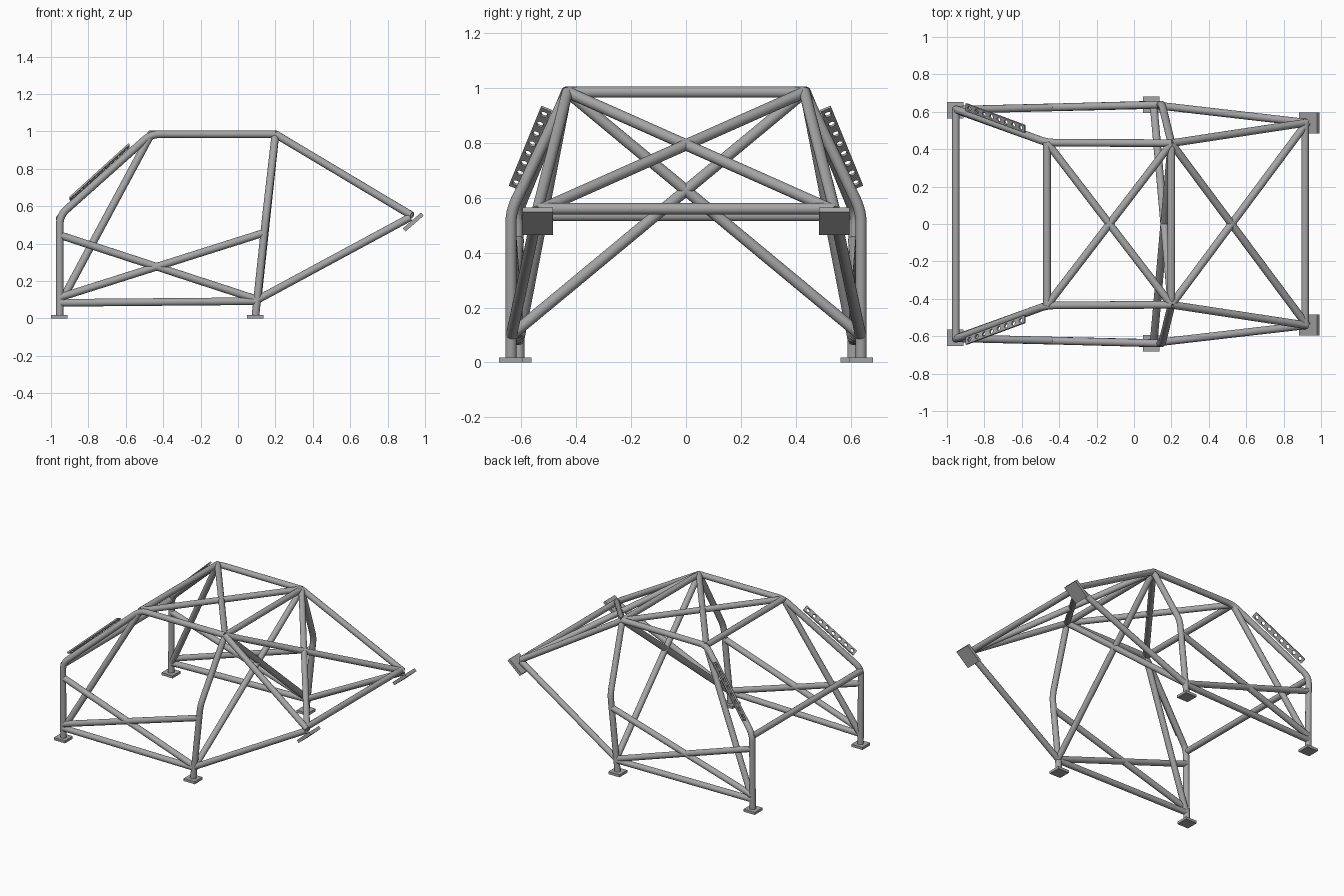
import bpy, bmesh, math
from mathutils import Vector, Matrix

if "Cube" in bpy.data.objects:
    bpy.data.objects.remove(bpy.data.objects["Cube"])

R = 0.0205  # tube radius

steel = bpy.data.materials.new("grey_steel")
steel.use_nodes = True
GREY = (0.38, 0.38, 0.38, 1)
steel.diffuse_color = GREY
steel.node_tree.nodes["Principled BSDF"].inputs["Base Color"].default_value = GREY


def add_object(name, bm, smooth=False):
    bmesh.ops.recalc_face_normals(bm, faces=bm.faces[:])
    mesh = bpy.data.meshes.new(name)
    bm.to_mesh(mesh)
    bm.free()
    mesh.materials.append(steel)
    ob = bpy.data.objects.new(name, mesh)
    bpy.context.collection.objects.link(ob)
    if smooth:
        bpy.ops.object.select_all(action='DESELECT')
        bpy.context.view_layer.objects.active = ob
        ob.select_set(True)
        bpy.ops.object.shade_smooth_by_angle(angle=math.radians(40))
    return ob


def rounded(points, bend, steps=6):
    """Replace each inner corner of a path with a smooth bend."""
    pts = [Vector(p) for p in points]
    out = [pts[0]]
    for a, b, c in zip(pts, pts[1:], pts[2:]):
        p, q = b + (a - b).normalized() * bend, b + (c - b).normalized() * bend
        for i in range(steps + 1):
            t = i / steps
            out.append(p * (1 - t) ** 2 + b * 2 * t * (1 - t) + q * t ** 2)
    return out + [pts[-1]]


def tube(name, points, bend=0.05, sides=20):
    """Sweep a circle along a path, carrying the frame from ring to ring."""
    path = rounded(points, bend)
    bm = bmesh.new()
    last, prev_dir, u = None, None, None
    for i, p in enumerate(path):
        d = (path[min(i + 1, len(path) - 1)] - path[max(i - 1, 0)]).normalized()
        u = d.orthogonal().normalized() if u is None else prev_dir.rotation_difference(d) @ u
        v = d.cross(u)
        ring = [bm.verts.new(p + (u * math.cos(a) + v * math.sin(a)) * R)
                for a in (2 * math.pi * k / sides for k in range(sides))]
        if last:
            for k in range(sides):
                n = (k + 1) % sides
                bm.faces.new((last[k], last[n], ring[n], ring[k]))
        else:
            bm.faces.new(ring)
        last, prev_dir = ring, d
    bm.faces.new(last)
    return add_object(name, bm, True)


def plate(name, center, size, tilt=0.0):
    bm = bmesh.new()
    m = Matrix.Translation(center) @ Matrix.Rotation(-tilt, 4, 'Y') @ Matrix.Diagonal((*size, 1))
    bmesh.ops.create_cube(bm, size=1, matrix=m)
    return add_object(name, bm)


def drilled_strip(name, center, along, across, length, width, holes=8, radius=0.0125):
    """Flat strip of square cells, each with a round hole."""
    u = along.normalized()
    v = (across - u * across.dot(u)).normalized()
    bm = bmesh.new()
    cell, n = length / holes, 24
    for h in range(holes):
        mid = center + u * ((h + 0.5) * cell - length / 2)
        outer, inner = [], []
        for k in range(n):
            a = 2 * math.pi * k / n + math.pi / 4
            c, s = math.cos(a), math.sin(a)
            f = 1 / max(abs(c), abs(s))
            outer.append(bm.verts.new(mid + u * c * f * cell / 2 + v * s * f * width / 2))
            inner.append(bm.verts.new(mid + (u * c + v * s) * radius))
        for k in range(n):
            j = (k + 1) % n
            bm.faces.new((outer[k], outer[j], inner[j], inner[k]))
    bmesh.ops.remove_doubles(bm, verts=bm.verts[:], dist=1e-4)
    ob = add_object(name, bm)
    mod = ob.modifiers.new("thickness", 'SOLIDIFY')
    mod.thickness, mod.offset = 0.01, 0
    return ob


# Key joints on the +y side
FRONT_FOOT = (-0.953, 0.608, 0.01)
FRONT_BEND = (-0.953, 0.614, 0.55)
ROOF_FRONT = (-0.465, 0.435, 0.985)
ROOF_REAR = (0.2, 0.432, 0.985)
HOOP_FOOT = (0.093, 0.638, 0.01)
HOOP_BEND = (0.15, 0.638, 0.55)
HOOP_LOW = (0.105, 0.636, 0.1)
TAIL = (0.925, 0.542, 0.552)


def side(p, s):
    return (p[0], p[1] * s, p[2])


# Main hoop, full width
half = [HOOP_FOOT, HOOP_BEND, ROOF_REAR]
tube("main_hoop", half + [side(p, -1) for p in reversed(half)], 0.045)

# Straight cross members
for name, p in (("dash_bar", (-0.953, 0.612, 0.535)),
                ("windscreen_bar", ROOF_FRONT),
                ("tail_bar", (0.915, 0.542, 0.56))):
    tube(name, [p, side(p, -1)])

for s, tag in ((1, "back"), (-1, "front")):
    def run(name, *pts):
        tube(f"{name}_{tag}", [side(p, s) for p in pts])

    # Side frame: leg, screen pillar and roof rail in one bent tube
    run("pillar_and_roof_rail", FRONT_FOOT, FRONT_BEND, ROOF_FRONT, ROOF_REAR)
    run("pillar_brace", (-0.945, 0.608, 0.09), (-0.47, 0.437, 0.975))
    run("sill_bar", (-0.953, 0.61, 0.083), (0.1, 0.638, 0.092))
    run("door_bar_down", (-0.953, 0.611, 0.445), HOOP_LOW)
    run("door_bar_up", (-0.953, 0.611, 0.112), (0.14, 0.638, 0.458))

    # Rear stays
    run("upper_stay", ROOF_REAR, TAIL)
    run("lower_stay", HOOP_LOW, (0.92, 0.542, 0.54))

    # Diagonals crossing to the other side
    run("roof_diagonal", ROOF_FRONT, side(ROOF_REAR, -1))
    run("hoop_diagonal", ROOF_REAR, side(HOOP_LOW, -1))
    run("rear_diagonal", ROOF_REAR, side(TAIL, -1))

    # Mounting plates
    plate(f"front_foot_plate_{tag}", (-0.955, 0.607 * s, 0.009), (0.088, 0.088, 0.018))
    plate(f"hoop_foot_plate_{tag}", (0.092, 0.638 * s, 0.009), (0.088, 0.088, 0.018))
    plate(f"tail_plate_{tag}", (0.937, 0.54 * s, 0.515), (0.128, 0.112, 0.022), math.radians(41))

    # Drilled gusset strip along the screen pillar
    drilled_strip(f"pillar_gusset_{tag}", Vector((-0.74, 0.567 * s, 0.782)),
                  Vector((0.48, -0.178 * s, 0.435)), Vector((0, 0.925 * s, 0.38)), 0.44, 0.042)
